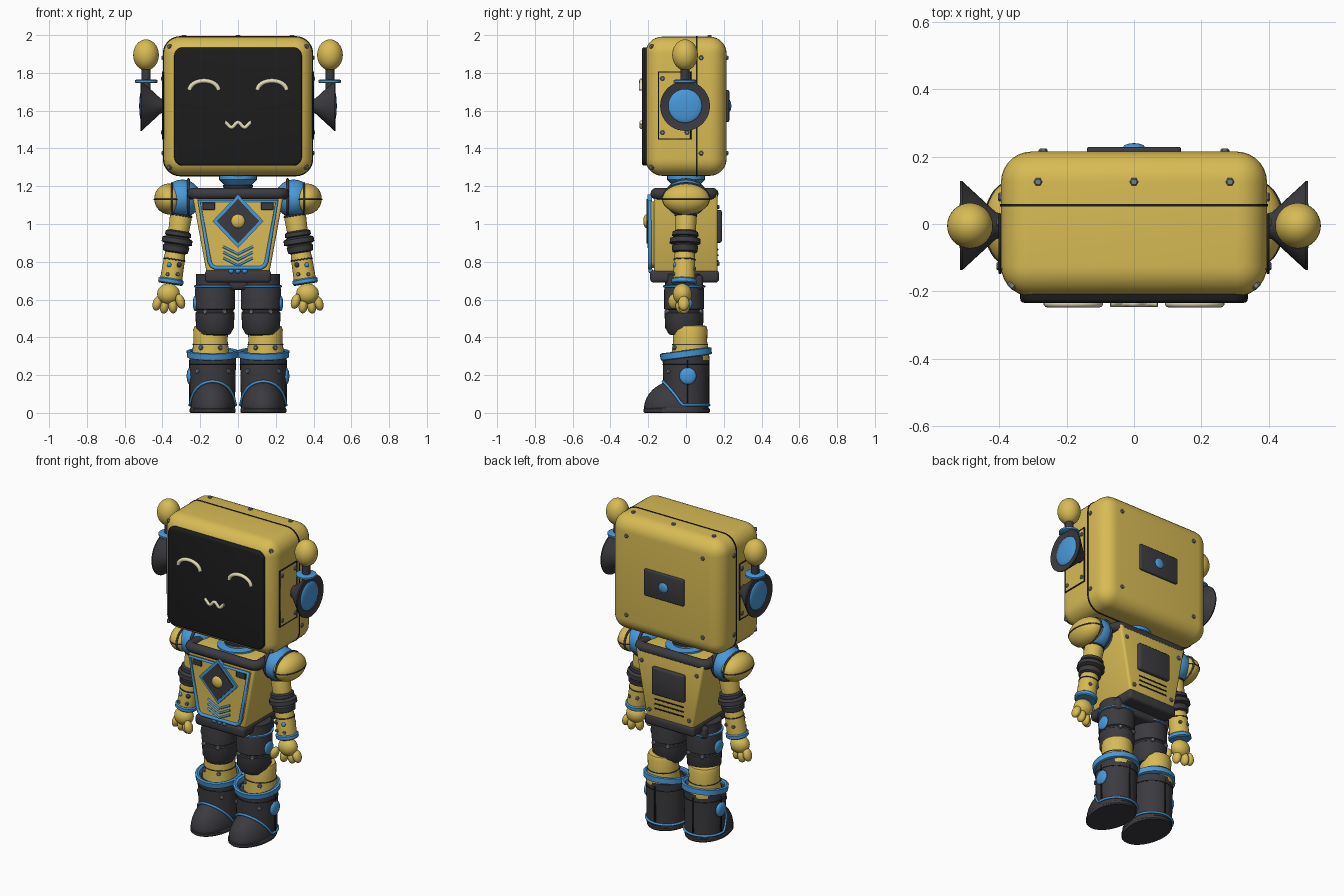
import bpy, bmesh, math
from mathutils import Vector, Matrix

cube = bpy.data.objects.get("Cube")
if cube:
    bpy.data.objects.remove(cube, do_unlink=True)


def material(name, *rgb):
    m = bpy.data.materials.new(name)
    m.use_nodes = True
    m.diffuse_color = (*rgb, 1)
    m.node_tree.nodes["Principled BSDF"].inputs["Base Color"].default_value = (*rgb, 1)
    return m


YELLOW = material("warm yellow", 0.69, 0.50, 0.09)
DARK = material("charcoal", 0.044, 0.043, 0.05)
BLACK = material("screen black", 0.012, 0.012, 0.012)
BLUE = material("sky blue", 0.065, 0.32, 0.70)
CREAM = material("cream", 0.78, 0.72, 0.48)
STEEL = material("steel", 0.20, 0.21, 0.24)


def finish(name, bm, mat):
    bmesh.ops.recalc_face_normals(bm, faces=bm.faces)
    me = bpy.data.meshes.new(name)
    bm.to_mesh(me)
    bm.free()
    me.materials.append(mat)
    ob = bpy.data.objects.new(name, me)
    bpy.context.collection.objects.link(ob)
    return ob


def rbox(name, mat, lo, hi, bevel=0.01, segs=3, taper=1):
    """Rounded box between two corners; taper narrows the bottom in x."""
    lo, hi = Vector(lo), Vector(hi)
    bm = bmesh.new()
    bmesh.ops.create_cube(bm, size=1)
    for v in bm.verts:
        k = taper if v.co.z < 0 else 1
        v.co = (lo + hi) / 2 + v.co * (hi - lo)
        v.co.x *= k
    bmesh.ops.bevel(bm, geom=bm.edges[:], offset=bevel, segments=segs, profile=0.5, affect='EDGES')
    return finish(name, bm, mat)


def ball(name, mat, c, r, tilt=0):
    bm = bmesh.new()
    m = Matrix.Translation(c) @ Matrix.Rotation(tilt, 4, 'Y') @ Matrix.Diagonal((*r, 1))
    bmesh.ops.create_uvsphere(bm, u_segments=32, v_segments=18, radius=1, matrix=m)
    return finish(name, bm, mat)


def lathe(name, mat, base, axis, profile, n=32):
    """Revolve (radius, height) points around an axis."""
    q = Vector(axis).to_track_quat('Z', 'Y')
    bm = bmesh.new()
    rings = [[bm.verts.new(Vector(base) + q @ Vector((max(r, 1e-4) * math.cos(t), max(r, 1e-4) * math.sin(t), h)))
              for t in (math.tau * i / n for i in range(n))] for r, h in profile]
    for a, b in zip(rings, rings[1:]):
        for i in range(n):
            bm.faces.new((a[i], a[(i + 1) % n], b[(i + 1) % n], b[i]))
    bm.faces.new(rings[0])
    bm.faces.new(rings[-1])
    return finish(name, bm, mat)


def band(name, mat, base, axis, r, h, half=0.01):
    return lathe(name, mat, base, axis, [(r * 0.9, h - half), (r, h - half * 0.6), (r, h + half * 0.6), (r * 0.9, h + half)])


def bolt(at, axis, r=0.013):
    return lathe("bolt", STEEL, at, axis, [(r, -0.006), (r, 0.006), (r * 0.7, 0.01)], 6)


def prism(name, mat, outline, y0, y1, bevel=0):
    """Extrude an (x, z) outline from y0 (front) to y1."""
    bm = bmesh.new()
    f = bm.faces.new([bm.verts.new((x, y0, z)) for x, z in outline])
    rim = f.edges[:]
    new = bmesh.ops.extrude_face_region(bm, geom=[f], use_keep_orig=True)["geom"]
    for v in new:
        if isinstance(v, bmesh.types.BMVert):
            v.co.y = y1
    if bevel:
        bmesh.ops.bevel(bm, geom=rim, offset=bevel, segments=3, profile=0.5, affect='EDGES')
    return finish(name, bm, mat)


def round_rect(hx, hy, r, cy=0, n=8):
    pts = []
    for k, (sx, sy) in enumerate(((1, 1), (-1, 1), (-1, -1), (1, -1))):
        for i in range(n + 1):
            t = (k + i / n) * math.pi / 2
            pts.append((sx * (hx - r) + r * math.cos(t), cy + sy * (hy - r) + r * math.sin(t)))
    return pts


def tube(name, mat, pts, r, closed=False):
    cu = bpy.data.curves.new(name, 'CURVE')
    cu.dimensions = '3D'
    cu.bevel_depth, cu.bevel_resolution, cu.use_fill_caps = r, 3, True
    sp = cu.splines.new('POLY')
    sp.points.add(len(pts) - 1)
    for p, co in zip(sp.points, pts):
        p.co = (*co, 1)
    sp.use_cyclic_u = closed
    cu.materials.append(mat)
    ob = bpy.data.objects.new(name, cu)
    bpy.context.collection.objects.link(ob)
    return ob


def loop(c, ry, rz, axis='x', n=40):
    out = []
    for i in range(n):
        a, b = ry * math.cos(math.tau * i / n), rz * math.sin(math.tau * i / n)
        out.append(Vector(c) + Vector((0, a, b) if axis == 'x' else (a, b, 0)))
    return out


UP = (0, 0, 1)
# Head, seam, screen and face
rbox("head", YELLOW, (-0.395, -0.215, 1.255), (0.395, 0.215, 1.992), 0.09, 7)
prism("head_seam", BLACK, round_rect(0.398, 0.371, 0.092, 1.6235), 0.052, 0.06)
prism("screen", BLACK, round_rect(0.338, 0.313, 0.045, 1.622), -0.234, -0.19, 0.012)
tube("mouth", CREAM, [(x / 100, -0.236, 1.525 - 0.013 * math.cos(abs(x) / 3.5 * math.pi + math.pi)
     ) for x in [i * 0.35 - 7 for i in range(41)]], 0.01)
# Back plate of the head
rbox("head_back_plate", DARK, (-0.14, 0.2, 1.54), (0.14, 0.229, 1.71), 0.008)
ball("head_back_knob", BLUE, (0, 0.228, 1.625), (0.032, 0.012, 0.032))
for x in (-0.285, 0, 0.285):
    bolt((x, 0.125, 1.991), UP)
# Torso and collar
rbox("torso", YELLOW, (-0.245, -0.17, 0.73), (0.245, 0.168, 1.17), 0.015, 3, 0.67)
tube("collar", DARK, [(x, y, 1.16) for x, y in round_rect(0.24, 0.15, 0.035, -0.008)], 0.031, True)
rbox("waist", DARK, (-0.175, -0.19, 0.69), (0.175, 0.175, 0.755), 0.018)
lathe("neck", BLUE, (0, 0, 0), UP, [(0.12, 1.165), (0.12, 1.18), (0.075, 1.185), (0.075, 1.21), (0.1, 1.235), (0.1, 1.26)])
band("neck_ring", DARK, (0, 0, 0), UP, 0.08, 1.2, 0.008)
# Chest panel
panel = [(-0.212, 1.12), (-0.155, 0.80), (-0.145, 0.78), (-0.125, 0.768),
         (0.125, 0.768), (0.145, 0.78), (0.155, 0.80), (0.212, 1.12)]
prism("chest_panel", YELLOW, panel, -0.19, -0.16)
tube("chest_trim", BLUE, [(x * 0.97, -0.191, z) for x, z in panel], 0.011, True)
for name, mat, w, h, y in (("emblem_frame", BLUE, 0.135, 0.142, -0.203), ("emblem_plate", DARK, 0.112, 0.118, -0.209)):
    prism(name, mat, [(-w, 1.015), (0, 1.015 - h), (w, 1.015), (0, 1.015 + h)], y, -0.18)
ball("emblem_knob", YELLOW, (0, -0.208, 1.015), (0.037, 0.018, 0.037))
for z in (0.84, 0.81, 0.78):
    tube("chevron", BLUE, [(-0.078, -0.191, z + 0.04), (0, -0.191, z), (0.078, -0.191, z + 0.04)], 0.007)
for x in (-0.036, 0, 0.036):
    ball("waist_light", BLUE, (x, -0.187, 0.752), (0.014, 0.012, 0.014))
# Torso back
rbox("back_hatch", DARK, (-0.115, 0.15, 0.9), (0.115, 0.19, 1.075), 0.012)
for z in (0.865, 0.835, 0.805):
    rbox("back_slot", BLACK, (-0.105, 0.16, z - 0.004), (0.105, 0.171, z + 0.004), 0.001, 1)
rbox("hips", DARK, (-0.2, -0.075, 0.65), (0.2, 0.09, 0.73), 0.02)

for s in (1, -1):
    out = (s, 0, 0)
    # Eye arc
    tube("eye", CREAM, [(s * 0.18 + 0.077 * math.cos(t), -0.236, 1.708 + 0.05 * math.sin(t))
                        for t in (math.pi * i / 20 for i in range(21))], 0.012)
    # Head bolts and side panel
    for z in (1.375, 1.88):
        bolt((s * 0.27, 0.214, z), (0, 1, 0))
        bolt((s * 0.394, 0.08, z), out)
    for z in (1.3, 1.94):
        bolt((s * 0.362, -0.182, z), (s, -1, 0))
    rbox("side_panel", YELLOW, (s * 0.396 - 0.004, -0.145, 1.45), (s * 0.396 + 0.004, 0.025, 1.805), 0.002, 1)
    tube("side_panel_edge", BLACK, [(s * 0.398, y, z) for y, z in
         ((-0.145, 1.45), (0.025, 1.45), (0.025, 1.805), (-0.145, 1.805))], 0.005, True)
    for y in (-0.125, 0.005):
        for z in (1.485, 1.77):
            bolt((s * 0.398, y, z), out)
    # Ear horn and antenna
    lathe("ear_horn", DARK, (s * 0.39, -0.005, 1.625), out,
          [(0.035, 0), (0.04, 0.02), (0.132, 0.12), (0.132, 0.127), (0.095, 0.118), (0, 0.115)], 40)
    ball("ear_disc", BLUE, (s * 0.506, -0.005, 1.625), (0.017, 0.09, 0.09))
    lathe("antenna_stem", DARK, (s * 0.486, -0.005, 0), UP, [(0.024, 1.68), (0.024, 1.84)])
    band("antenna_ring", BLUE, (s * 0.486, -0.005, 0), UP, 0.06, 1.755, 0.009)
    ball("antenna_ball", YELLOW, (s * 0.487, -0.005, 1.895), (0.068, 0.068, 0.082))
    # Chest and back details
    rbox("chest_vent", DARK, (s * 0.155 - 0.033, -0.196, 1.075), (s * 0.155 + 0.033, -0.18, 1.115), 0.003, 1)
    bolt((s * 0.195, 0.167, 1.09), (0, 1, 0))
    bolt((s * 0.14, 0.167, 0.79), (0, 1, 0))
    # Shoulder
    ball("shoulder_joint", BLUE, (s * 0.295, 0, 1.135), (0.1, 0.112, 0.1), s * 0.25)
    tube("shoulder_strap", DARK, loop((s * 0.262, 0, 1.14), 0.107, 0.095), 0.008, True)
    ball("shoulder_cap", YELLOW, (s * 0.365, 0, 1.132), (0.078, 0.125, 0.082), s * 0.25)
    tube("shoulder_seam", DARK, loop((s * 0.35, 0, 1.136), 0.122, 0.08), 0.006, True)
    tube("shoulder_line", DARK, loop((s * 0.365, 0, 1.13), 0.078, 0.124, 'z'), 0.004, True)
    # Arm, built along its own leaning axis
    a = Vector((s * 0.296, 0, 1.08))
    d = (Vector((s * 0.364, -0.012, 0.64)) - a).normalized()
    lathe("upper_arm", YELLOW, a, d, [(0.05, 0), (0.058, 0.05), (0.054, 0.14)])
    band("arm_ring", DARK, a, d, 0.06, 0.035, 0.006)
    lathe("elbow", DARK, a, d, [(0.05, 0.115), (0.068, 0.125), (0.07, 0.145), (0.06, 0.15), (0.08, 0.16),
                                (0.082, 0.185), (0.062, 0.192), (0.07, 0.2), (0.066, 0.23), (0.05, 0.238)])
    lathe("forearm", YELLOW, a, d, [(0.05, 0.22), (0.056, 0.26), (0.059, 0.4)])
    band("forearm_ring", DARK, a, d, 0.059, 0.272, 0.005)
    band("wrist_cuff", BLUE, a, d, 0.067, 0.388, 0.015)
    for k, x in enumerate((-0.03, 0.022)):
        c = a + d * 0.3
        ball("forearm_light", BLUE if k else DARK, (c.x + s * x, c.y - 0.05, c.z), (0.013, 0.012, 0.013))
        bolt(a + d * 0.35 + Vector((s * x, -0.051, 0)), (s * x * 10, -1, 0), 0.011)
        bolt(a + d * 0.32 + Vector((s * x, 0.051, 0)), (s * x * 10, 1, 0), 0.011)
    # Hand
    ball("palm", YELLOW, (s * 0.368, -0.02, 0.63), (0.06, 0.05, 0.055))
    for x, y, z in ((0.305, -0.065, 0.59), (0.345, -0.025, 0.567), (0.39, -0.01, 0.565), (0.427, -0.012, 0.58)):
        ball("finger", YELLOW, (s * x, y, z), (0.024, 0.03, 0.04), s * (0.365 - x) * 5)
    # Thigh and calf
    t = (s * 0.122, -0.01, 0)
    lathe("thigh", DARK, t, UP, [(0, 0.40), (0.08, 0.415), (0.1, 0.45), (0.104, 0.53), (0.098, 0.535),
                                 (0.098, 0.545), (0.106, 0.55), (0.106, 0.65), (0.1, 0.68), (0.1, 0.735), (0, 0.735)])
    band("thigh_ring", BLUE, t, UP, 0.112, 0.67, 0.007)
    ball("thigh_knob", BLUE, (s * 0.225, -0.01, 0.58), (0.014, 0.042, 0.042))
    c = (s * 0.145, 0.022, 0)
    lathe("calf", YELLOW, c, UP, [(0.06, 0.465), (0.085, 0.46), (0.092, 0.44), (0.09, 0.38), (0.101, 0.3), (0.1, 0.28)])
    band("calf_ring", DARK, c, UP, 0.095, 0.362, 0.004)
    for x in (-1, 1):
        bolt((t[0] + x * 0.05, -0.101, 0.535), (x * 0.5, -1, 0))
        bolt((t[0] + x * 0.05, 0.081, 0.535), (x * 0.5, 1, 0))
        bolt((c[0] + x * 0.05, c[1] - 0.08, 0.345), (x * 0.5, -1, 0))
        bolt((s * 0.133 + x * 0.08, -0.09, 0.22), (x, -1, 0))
    # Boot shaft, cuff, toe, sole and trim
    b = s * 0.134
    lathe("boot_shaft", DARK, (b, 0, 0), UP, [(0.118, 0.01), (0.12, 0.15), (0.124, 0.3), (0.1, 0.3), (0.1, 0.29)], 40)
    tilt = (0, -0.13, 1)
    lathe("boot_cuff", BLUE, (b, 0, 0.312), tilt, [(0.122, -0.02), (0.136, -0.016), (0.138, 0.016), (0.126, 0.02),
                                                   (0.114, 0.014), (0.11, -0.02)], 40)
    band("boot_line", BLACK, (b, 0, 0), UP, 0.125, 0.255, 0.004)
    toe = ball("boot_toe", DARK, (b, -0.03, 0.02), (0.118, 0.193, 0.158))
    for v in toe.data.vertices:
        v.co.z = max(v.co.z, 0.012)
        v.co.y = min(v.co.y, 0.03)
    sole = lathe("boot_sole", DARK, (b, -0.03, 0), UP, [(0.118, 0), (0.122, 0.006), (0.122, 0.02), (0.118, 0.026)], 48)
    for v in sole.data.vertices:
        y = v.co.y + 0.03
        v.co.y = -0.03 + y * (1.6 if y < 0 else 1.28)
    trim = []
    for i in range(48):
        u = math.tau * i / 48
        rise = max(0, (math.cos(u) - 0.2) / 0.8) ** 0.8
        trim.append((b + 0.122 * math.sin(u), -0.122 * math.cos(u), 0.042 + 0.125 * rise))
    tube("boot_trim", BLUE, trim, 0.007, True)
    ball("boot_knob", BLUE, (b + s * 0.12, 0.01, 0.195), (0.018, 0.045, 0.045))
    for x, y in ((s * 0.121, 0.01), (0, 0.121)):
        rbox("boot_seam", BLACK, (b + x - 0.004, y - 0.004, 0.05), (b + x + 0.004, y + 0.004, 0.28), 0.001, 1)

# Smooth shading with sharp creases kept
bpy.ops.object.select_all(action='DESELECT')
for ob in bpy.context.scene.objects:
    if ob.type == 'MESH':
        ob.select_set(True)
        bpy.context.view_layer.objects.active = ob
bpy.ops.object.shade_smooth_by_angle(angle=math.radians(35))
